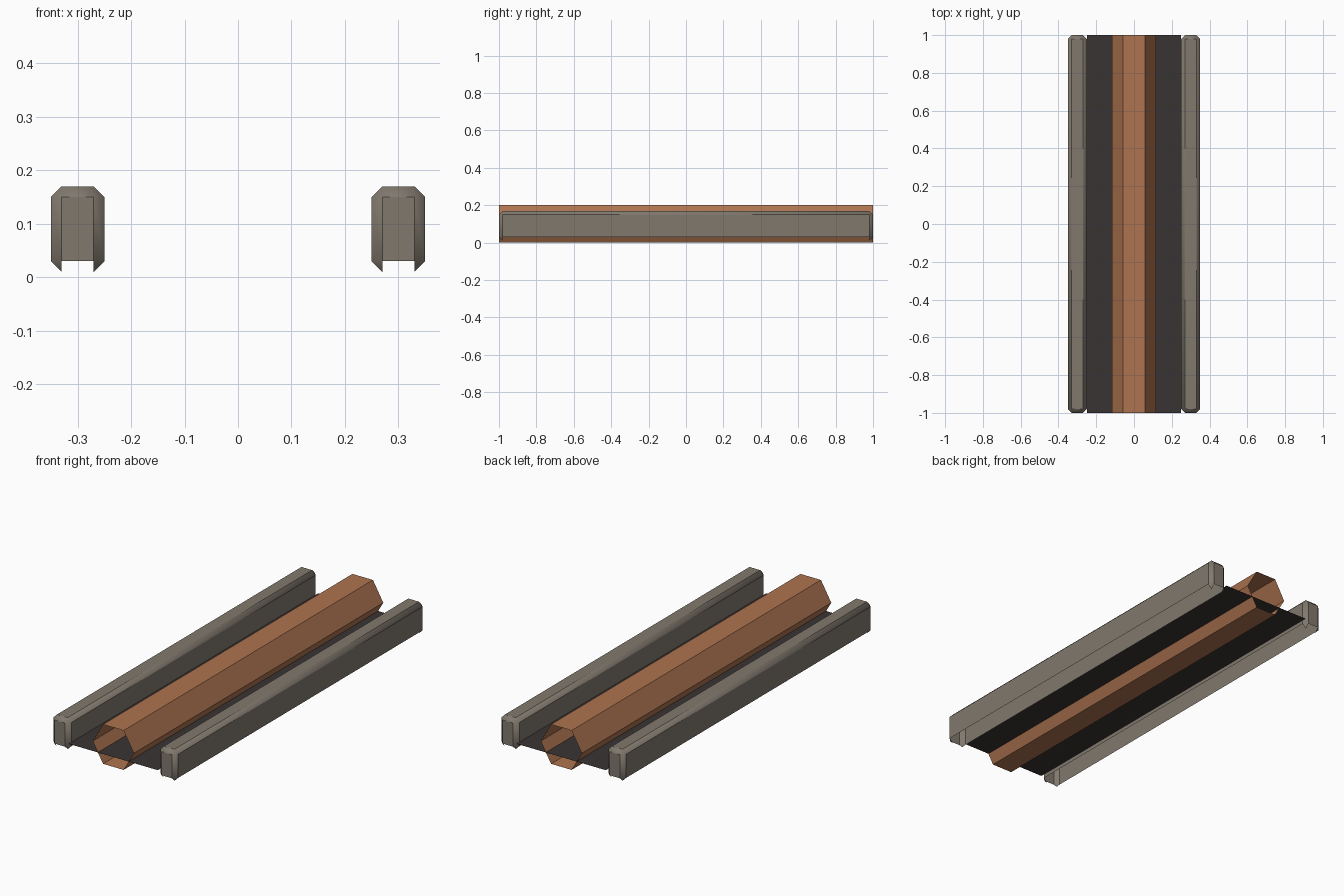
import bpy, bmesh, math

cube = bpy.data.objects.get("Cube")
if cube:
    bpy.data.objects.remove(cube, do_unlink=True)


def material(name, rgb):
    m = bpy.data.materials.new(name)
    m.use_nodes = True
    m.diffuse_color = (*rgb, 1)
    m.node_tree.nodes["Principled BSDF"].inputs["Base Color"].default_value = (*rgb, 1)
    return m


def add_object(name, bm, mat):
    mesh = bpy.data.meshes.new(name)
    bm.to_mesh(mesh)
    bm.free()
    mesh.materials.append(mat)
    obj = bpy.data.objects.new(name, mesh)
    bpy.context.collection.objects.link(obj)
    return obj


stone = material("warm grey", (0.22, 0.19, 0.155))
copper = material("copper brown", (0.42, 0.175, 0.08))
dark = material("dark charcoal", (0.042, 0.034, 0.034))

# Side rails: chamfered shells, open underneath, with small corner points left hanging
WIDTH, LENGTH, BOTTOM, TOP, CHAMFER = 0.1, 2.0, 0.01, 0.17, 0.02


def side_rail(name, x):
    bm = bmesh.new()
    bmesh.ops.create_cube(bm, size=1)
    for v in bm.verts:
        v.co.x = v.co.x * WIDTH + x
        v.co.y *= LENGTH
        v.co.z = BOTTOM if v.co.z < 0 else TOP
    bmesh.ops.bevel(bm, geom=bm.edges[:], offset=CHAMFER, segments=1, affect='EDGES')
    bm.normal_update()
    under = [f for f in bm.faces if f.normal.z < -0.1 and len(f.verts) > 3]
    bmesh.ops.delete(bm, geom=under, context='FACES')
    obj = add_object(name, bm, stone)
    bpy.ops.object.select_all(action='DESELECT')
    obj.select_set(True)
    bpy.context.view_layer.objects.active = obj
    bpy.ops.object.shade_smooth_by_angle(angle=math.radians(40))


side_rail("left_rail", 0.3)
side_rail("right_rail", -0.3)

# Central hexagonal tube, open at both ends
bm = bmesh.new()
radius = 0.1 / math.cos(math.pi / 6)
rings = []
for y in (-1, 1):
    rings.append([bm.verts.new((radius * math.cos(i * math.pi / 3), y,
                                0.1 + radius * math.sin(i * math.pi / 3)))
                  for i in range(6)])
for i in range(6):
    j = (i + 1) % 6
    bm.faces.new((rings[0][i], rings[0][j], rings[1][j], rings[1][i]))
bmesh.ops.recalc_face_normals(bm, faces=bm.faces[:])
add_object("hexagonal_tube", bm, copper)

# Thin floor sheet between the rails, crossing the lower half of the tube
bm = bmesh.new()
bmesh.ops.create_grid(bm, x_segments=1, y_segments=1, size=1)
for v in bm.verts:
    v.co.x *= 0.25
    v.co.z = 0.05
add_object("floor_sheet", bm, dark)
